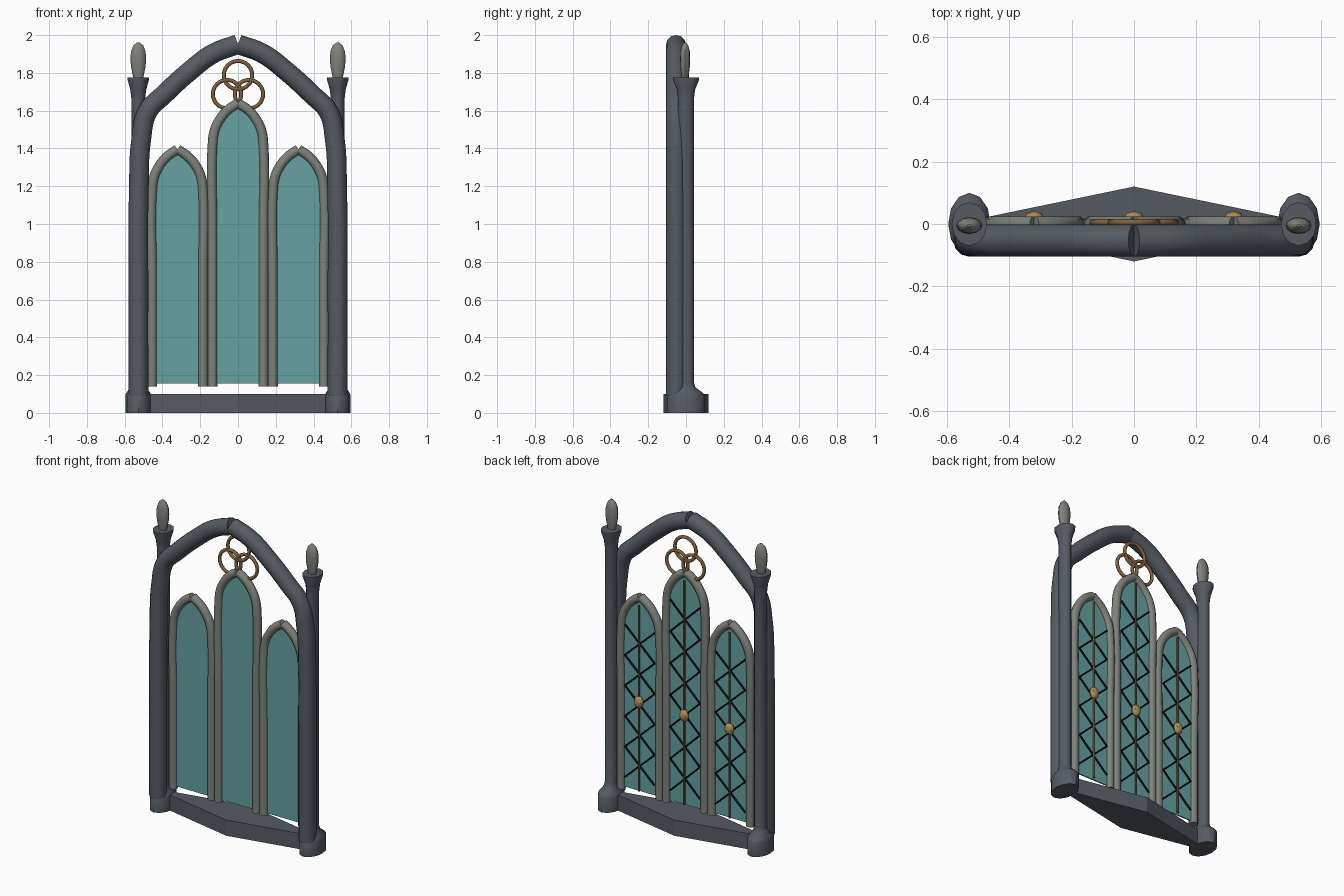
import bpy, bmesh, math
from mathutils import Vector

if "Cube" in bpy.data.objects:
    bpy.data.objects.remove(bpy.data.objects["Cube"])


def mat(name, r, g, b):
    m = bpy.data.materials.new(name)
    m.diffuse_color = (r, g, b, 1)
    m.use_nodes = True
    m.node_tree.nodes["Principled BSDF"].inputs["Base Color"].default_value = m.diffuse_color
    return m


SLATE = mat("slate", .09, .105, .125)
STONE = mat("pale_stone", .21, .225, .195)
GLASS = mat("teal_glass", .13, .36, .36)
BRONZE = mat("bronze", .22, .12, .05)
GOLD = mat("gold", .42, .27, .10)
LEAD = mat("lead", .006, .008, .01)


def finish(name, bm, material, smooth=True):
    bmesh.ops.recalc_face_normals(bm, faces=bm.faces)
    me = bpy.data.meshes.new(name)
    bm.to_mesh(me)
    bm.free()
    ob = bpy.data.objects.new(name, me)
    bpy.context.collection.objects.link(ob)
    me.materials.append(material)
    if smooth:
        bpy.ops.object.select_all(action='DESELECT')
        ob.select_set(True)
        bpy.context.view_layer.objects.active = ob
        bpy.ops.object.shade_smooth_by_angle(angle=math.radians(40))
    return ob


def tubes(name, paths, radius, material, res=3, steps=8):
    """Round tubes through smooth paths, turned into one mesh."""
    cu = bpy.data.curves.new(name, 'CURVE')
    cu.dimensions = '3D'
    cu.bevel_depth, cu.bevel_resolution, cu.use_fill_caps = radius, res, True
    cu.resolution_u = steps
    for pts in paths:
        sp = cu.splines.new('BEZIER')
        sp.bezier_points.add(len(pts) - 1)
        for bp, p in zip(sp.bezier_points, pts):
            bp.co = p
            bp.handle_left_type = bp.handle_right_type = 'AUTO'
    ob = bpy.data.objects.new(name, cu)
    bpy.context.collection.objects.link(ob)
    cu.materials.append(material)
    bpy.ops.object.select_all(action='DESELECT')
    ob.select_set(True)
    bpy.context.view_layer.objects.active = ob
    bpy.ops.object.convert(target='MESH')
    bpy.ops.object.shade_smooth_by_angle(angle=math.radians(40))


def both(path, cx, y):
    """A half arch and its mirror image about x = cx."""
    return [[(cx + s * x, y, z) for x, z in path] for s in (-1, 1)]


def lathe(name, profile, cx, cy, sides, material):
    """Oval turned shape; profile rows are x radius, y radius, z."""
    bm = bmesh.new()
    rings = [[bm.verts.new((cx + rx * math.cos(2 * math.pi * i / sides),
                            cy + ry * math.sin(2 * math.pi * i / sides), z))
              for i in range(sides)] for rx, ry, z in profile]
    for a, b in zip(rings, rings[1:]):
        for i in range(sides):
            j = (i + 1) % sides
            bm.faces.new((a[i], a[j], b[j], b[i]))
    bm.faces.new(rings[0])
    bm.faces.new(rings[-1])
    finish(name, bm, material)


def slab(name, outline, vec, material, smooth=False):
    """Flat outline pushed along a vector."""
    bm = bmesh.new()
    f = bm.faces.new([bm.verts.new(p) for p in outline])
    ext = bmesh.ops.extrude_face_region(bm, geom=[f])
    vs = [g for g in ext['geom'] if isinstance(g, bmesh.types.BMVert)]
    bmesh.ops.translate(bm, verts=vs, vec=vec)
    finish(name, bm, material, smooth)


# diamond-plan sill
slab("sill", [(-.58, 0, 0), (0, -.12, 0), (.58, 0, 0), (0, .12, 0)],
     (0, 0, .10), SLATE)

# great outer arch
ARCH = [(.527, .09), (.527, .65), (.525, 1.18), (.512, 1.45), (.478, 1.595),
        (.39, 1.687), (.255, 1.81), (.13, 1.903), (0, 1.952)]
tubes("outer_arch", both(ARCH, 0, -.053), .052, SLATE, res=4)

# side columns with flared base, cup capital and bud finial
for s, side in ((-1, "left"), (1, "right")):
    lathe("column_" + side,
          [(.068, .10, 0), (.068, .10, .09), (.064, .09, .105), (.042, .05, .135),
           (.036, .042, .16), (.036, .042, 1.66), (.042, .048, 1.71),
           (.057, .07, 1.765), (.057, .07, 1.775)], s * .528, 0, 12, SLATE)
    lathe("finial_" + side,
          [(.022, .016, 1.76), (.030, .020, 1.79), (.038, .025, 1.83),
           (.042, .027, 1.875), (.038, .025, 1.915), (.026, .017, 1.945),
           (.006, .004, 1.962)], s * .528, -.005, 12, STONE)

# three lancet lights: frame, glass, lattice, bar and boss
for cx, apex, name in ((-.32, 1.395, "left"), (0, 1.64, "centre"), (.32, 1.395, "right")):
    path = [(.135, .14), (.135, apex - .65), (.135, apex - .23), (.125, apex - .15),
            (.098, apex - .09), (.055, apex - .038), (0, apex)]
    tubes("lancet_frame_" + name, both(path, cx, 0), .026, STONE)
    half = [(.135, .155)] + path[2:]
    outline = [(cx + x, -.004, z) for x, z in half]
    outline += [(cx - x, -.004, z) for x, z in half[-2::-1]]
    slab("glass_" + name, outline, (0, .008, 0), GLASS)

    # crossed lead strips on the back
    n = 6 if cx == 0 else 5
    step = (apex - .42) / n
    strips = []
    for i in range(n):
        z = .22 + step * (i + .5)
        for s in (-1, 1):
            strips.append([(cx - s * .105, .010, z - step * .5),
                           (cx + s * .105, .010, z + step * .5)])
    tubes("lead_lattice_" + name, strips, .006, LEAD, res=1, steps=1)
    tubes("centre_bar_" + name, [[(cx, .018, .16), (cx, .018, apex - .05)]],
          .007, BRONZE, res=1, steps=1)

    bm = bmesh.new()
    bmesh.ops.create_uvsphere(bm, u_segments=8, v_segments=6, radius=1)
    bmesh.ops.scale(bm, verts=bm.verts, vec=(.032, .022, .038))
    bmesh.ops.translate(bm, verts=bm.verts, vec=(cx, .020, .73))
    finish("boss_" + name, bm, GOLD)

# trefoil of interlocked rings
for k in range(3):
    a = math.radians(90 + 120 * k)
    bpy.ops.mesh.primitive_torus_add(
        major_radius=.075, minor_radius=.0105, major_segments=32, minor_segments=8,
        location=(.067 * math.cos(a), .005, 1.721 + .067 * math.sin(a)),
        rotation=(math.pi / 2, 0, 0))
    ring = bpy.context.object
    ring.name = f"trefoil_ring_{k + 1}"
    ring.data.materials.append(BRONZE)
    bpy.ops.object.shade_smooth_by_angle(angle=math.radians(60))
